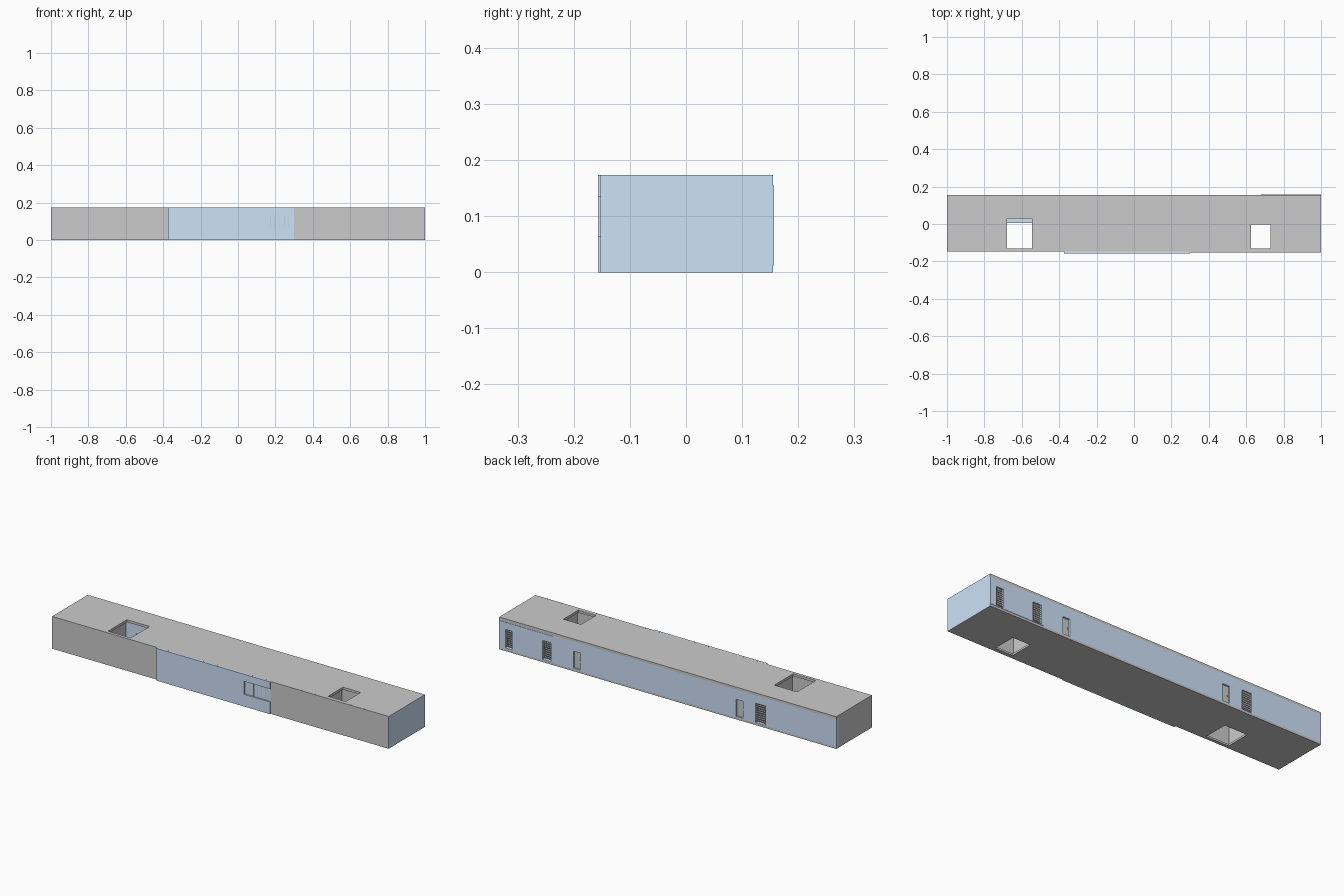
import bpy, math

if "Cube" in bpy.data.objects:
    bpy.data.objects.remove(bpy.data.objects["Cube"])

blue = bpy.data.materials.new("pale_blue")
blue.diffuse_color = (0.62, 0.76, 0.95, 1)
blue.use_nodes = True
blue.node_tree.nodes["Principled BSDF"].inputs["Base Color"].default_value = blue.diffuse_color


def box(name, x, y, z, mat=None):
    """Axis aligned box from (min, max) ranges."""
    bpy.ops.mesh.primitive_cube_add(size=1)
    o = bpy.context.object
    o.name = name
    for v in o.data.vertices:
        v.co = [(r[0] + r[1]) / 2 + c * (r[1] - r[0]) for r, c in zip((x, y, z), v.co)]
    if mat:
        o.data.materials.append(mat)
    return o


def cut(target, x, y, z):
    """Cut a box-shaped opening through the target."""
    c = box("cutter", x, y, z)
    c.hide_render = True
    m = target.modifiers.new("opening", 'BOOLEAN')
    m.operation, m.solver, m.object = 'DIFFERENCE', 'EXACT', c
    bpy.context.view_layer.objects.active = target
    bpy.ops.object.modifier_apply(modifier=m.name)
    bpy.data.objects.remove(c)


H = 0.173
FLOOR, CEIL = 0.010, 0.160
BACK = 0.155

# floor and ceiling slabs with stair openings
floor = box("floor_slab", (-1, 0.996), (-0.147, BACK), (0, FLOOR))
roof = box("ceiling_slab", (-1, 0.996), (-0.147, BACK), (CEIL, H))
cut(floor, (-0.68, -0.545), (-0.13, 0.005), (-1, 1))
cut(roof, (-0.68, -0.545), (-0.13, 0.03), (-1, 1))
for s in (floor, roof):
    cut(s, (0.625, 0.73), (-0.13, -0.003), (-1, 1))

# front walls, stepped in depth
box("front_wall_left", (-1, 0.3), (-0.147, -0.137), (FLOOR, CEIL))
box("front_wall_right", (0.3, 0.996), (-0.152, -0.1471), (0, H))
box("front_wall_right_lining", (0.3, 0.996), (-0.147, -0.137), (FLOOR, CEIL))
panel = box("front_panel", (-0.375, 0.3), (-0.157, -0.1471), (0, H), blue)
cut(panel, (0.145, 0.4), (-0.2, -0.149), (0.065, 0.135))

# thin upright ribs in the front recess
for i in range(5):
    x = 0.17 + i * 0.025
    box("recess_rib", (x, x + 0.003), (-0.1505, -0.149), (0.065, 0.135))

# end walls
box("left_end_wall", (-1, -0.99), (-0.137, BACK - 0.02), (FLOOR, CEIL))
box("right_end_panel", (0.996, 1), (-0.152, BACK), (0, H), blue)

# back wall and its raised section
back = box("back_wall", (-1, 0.996), (BACK - 0.02, BACK), (FLOOR, CEIL), blue)
raised = box("back_raised_panel", (0.68, 1), (BACK, 0.157), (0.012, 0.155), blue)
louvres = [(0.922, 0.962, 0.018, 0.117), (0.692, 0.742, 0.016, 0.117),
           (-0.58, -0.522, 0.014, 0.117)]
doors = [(0.518, 0.56), (-0.448, -0.406)]

# louvred openings
for x0, x1, z0, z1 in louvres:
    cut(back, (x0, x1), (0.1, 0.2), (z0, z1))
    if x0 > 0.6:
        cut(raised, (x0, x1), (0.1, 0.2), (z0, z1))
    box("louvre_backing", (x0, x1), (0.130, 0.135), (z0, z1))
    n = 9
    for i in range(n):
        z = z0 + (i + 0.5) * (z1 - z0) / n
        s = box("louvre_slat", (x0 - 0.001, x1 + 0.001), (-0.008, 0.008), (-0.001, 0.001))
        s.rotation_euler.x = math.radians(35)
        s.location = (0, 0.145, z)

# plain recessed doors
for x0, x1 in doors:
    cut(back, (x0, x1), (0.1, 0.2), (0.016, 0.107))
    box("back_door", (x0, x1), (0.138, 0.146), (0.016, 0.107))
    box("door_handle", (x0 + 0.004, x0 + 0.008), (0.146, 0.15), (0.055, 0.062))

# enclosing walls of the two stair shafts
T = 0.008
for name, x0, x1, y1, mat in (("left_shaft", -0.69, -0.535, 0.036, blue),
                              ("right_shaft", 0.615, 0.74, 0.004, None)):
    y0 = -0.137
    for x in (x0 - T, x1):
        box(name + "_side", (x, x + T), (y0, y1), (FLOOR, CEIL))
    rear = box(name + "_rear", (x0 - T, x1 + T), (y1, y1 + T), (FLOOR, CEIL), mat)
    if mat:
        # doorway in the rear wall of the left shaft
        cut(rear, (-0.63, -0.585), (y1 - 0.1, y1 + 0.1), (0.012, 0.11))
        box("shaft_door", (-0.63, -0.585), (y1 + 0.004, y1 + T), (0.012, 0.11))
        box("shaft_landing", (-0.68, -0.545), (0.005, y1), (FLOOR, FLOOR + 0.002), blue)
